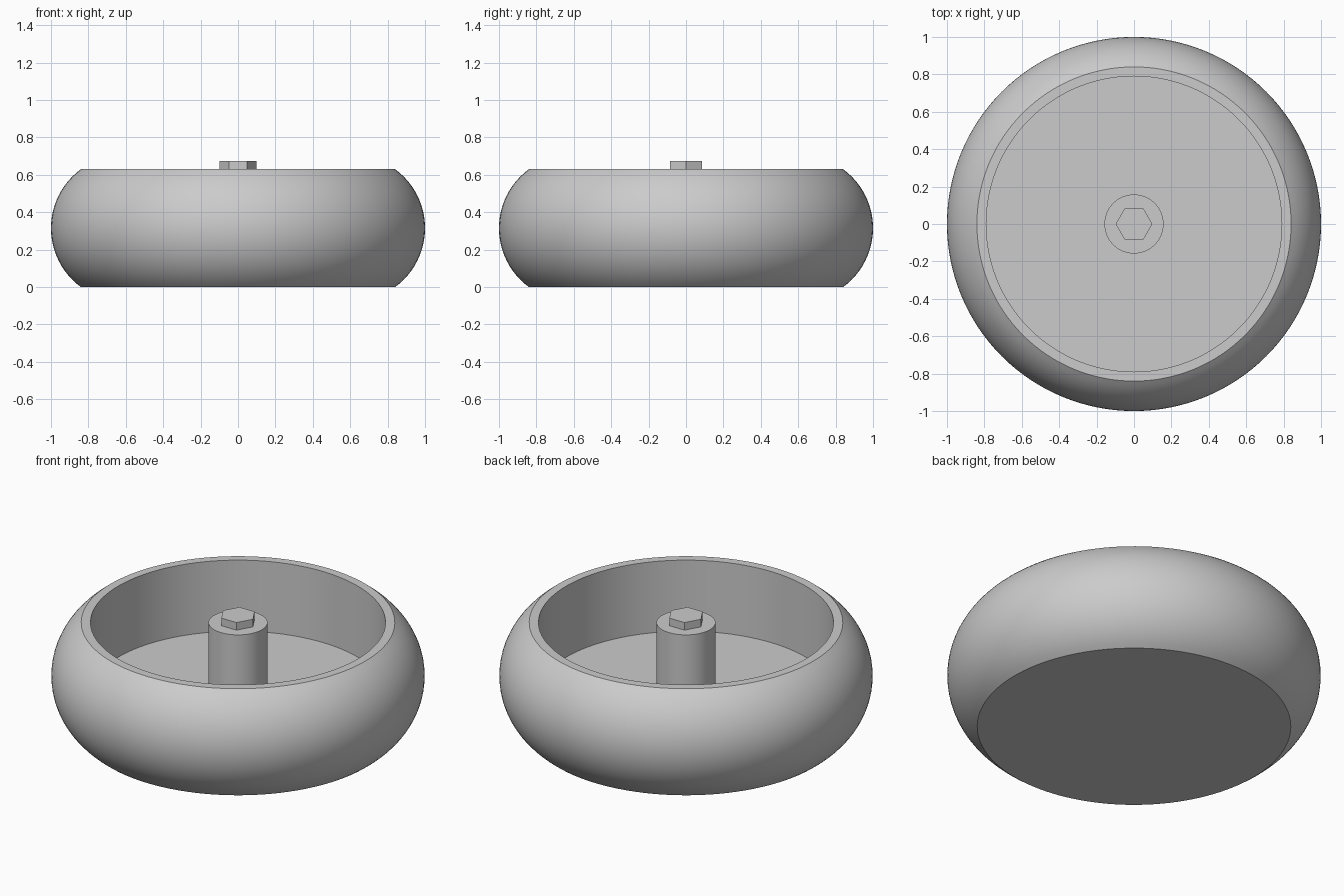
import bpy
import math

if "Cube" in bpy.data.objects:
    bpy.data.objects.remove(bpy.data.objects["Cube"])

HEIGHT = 0.63
FLOOR = 0.21
RIM = 0.79
FLAT = 0.84

grey = bpy.data.materials.new("light grey")
grey.use_nodes = True
colour = (0.6, 0.6, 0.6, 1)
grey.diffuse_color = colour
grey.node_tree.nodes["Principled BSDF"].inputs["Base Color"].default_value = colour


def finish(obj, name):
    obj.name = name
    obj.data.name = name
    obj.data.materials.append(grey)
    bpy.ops.object.select_all(action="DESELECT")
    obj.select_set(True)
    bpy.context.view_layer.objects.active = obj
    bpy.ops.object.shade_smooth_by_angle(angle=math.radians(25))
    return obj


def lathe(name, profile, sides):
    """Revolve a profile of (radius, z) points; ends are closed with flat caps."""
    verts = [(r * math.cos(a), r * math.sin(a), z)
             for r, z in profile
             for a in (2 * math.pi * i / sides for i in range(sides))]
    faces = [(k * sides + i, k * sides + (i + 1) % sides,
              (k + 1) * sides + (i + 1) % sides, (k + 1) * sides + i)
             for k in range(len(profile) - 1) for i in range(sides)]
    last = (len(profile) - 1) * sides
    faces.append(tuple(reversed(range(sides))))
    faces.append(tuple(range(last, last + sides)))
    mesh = bpy.data.meshes.new(name)
    mesh.from_pydata(verts, [], faces)
    obj = bpy.data.objects.new(name, mesh)
    bpy.context.collection.objects.link(obj)
    return finish(obj, name)


# Wheel body: bulging tread arc, flat rim, straight inner wall and recessed floor
half = HEIGHT / 2
bulge = 1 - FLAT
radius = (half ** 2 + bulge ** 2) / (2 * bulge)
sweep = math.asin(half / radius)
steps = 24
tread = [(1 - radius + radius * math.cos(t), half + radius * math.sin(t))
         for t in (sweep * (2 * i / steps - 1) for i in range(steps + 1))]
lathe("wheel_body", tread + [(RIM, HEIGHT), (RIM, FLOOR)], 128)

# Central hub post
lathe("hub_post", [(0.158, FLOOR), (0.158, HEIGHT)], 64)

# Hexagonal axle bolt
lathe("hex_bolt", [(0.098, HEIGHT), (0.098, HEIGHT + 0.045)], 6)
